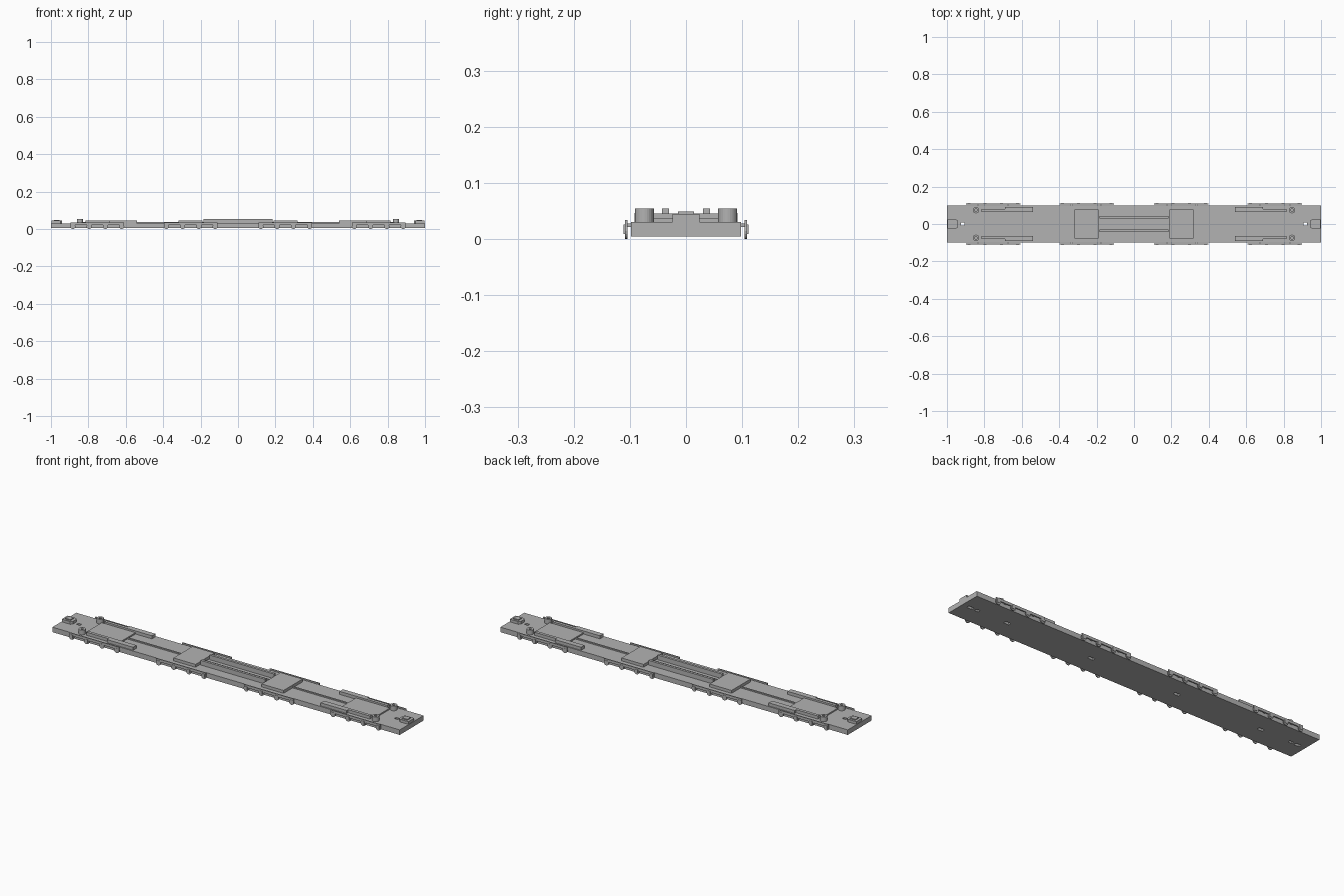
import bpy, bmesh, math
from mathutils import Matrix, Vector

old = bpy.data.objects.get("Cube")
if old:
    bpy.data.objects.remove(old, do_unlink=True)

grey = bpy.data.materials.new("Plain grey")
grey.use_nodes = True
colour = (0.45, 0.45, 0.45, 1)
grey.diffuse_color = colour
grey.node_tree.nodes["Principled BSDF"].inputs["Base Color"].default_value = colour


def finish(name, bm):
    bmesh.ops.recalc_face_normals(bm, faces=bm.faces[:])
    mesh = bpy.data.meshes.new(name)
    bm.to_mesh(mesh)
    bm.free()
    mesh.materials.append(grey)
    obj = bpy.data.objects.new(name, mesh)
    bpy.context.collection.objects.link(obj)
    return obj


def add_box(bm, xs, ys, zs):
    """Box from its limits on each axis."""
    lims = (xs, ys, zs)
    mid = Vector([(a + b) / 2 for a, b in lims])
    size = [b - a for a, b in lims]
    mat = Matrix.Translation(mid) @ Matrix.Diagonal((*size, 1))
    bmesh.ops.create_cube(bm, size=1, matrix=mat)


def box(name, xs, ys, zs):
    bm = bmesh.new()
    add_box(bm, xs, ys, zs)
    return finish(name, bm)


def span(a, b, sign):
    return tuple(sorted((a * sign, b * sign)))


def prism(name, points, z0, z1):
    """Upright extrusion of a flat outline."""
    bm = bmesh.new()
    face = bm.faces.new([bm.verts.new((x, y, z0)) for x, y in points])
    top = bmesh.ops.extrude_face_region(bm, geom=[face])["geom"]
    moved = [v for v in top if isinstance(v, bmesh.types.BMVert)]
    bmesh.ops.translate(bm, verts=moved, vec=(0, 0, z1 - z0))
    return finish(name, bm)


def tube(name, x, y, profile, sides=24):
    """Lathe a closed (radius, height) profile around an upright axis."""
    bm = bmesh.new()
    rings = []
    for i in range(sides):
        a = math.tau * i / sides
        rings.append([bm.verts.new((x + r * math.cos(a), y + r * math.sin(a), z))
                      for r, z in profile])
    n = len(profile)
    for i in range(sides):
        p, q = rings[i], rings[(i + 1) % sides]
        for j in range(n):
            k = (j + 1) % n
            bm.faces.new((p[j], q[j], q[k], p[k]))
    return finish(name, bm)


def cut(obj, cutter):
    mod = obj.modifiers.new("Cut", "BOOLEAN")
    mod.object = cutter
    mod.operation = "DIFFERENCE"
    mod.solver = "EXACT"
    bpy.context.view_layer.objects.active = obj
    bpy.ops.object.modifier_apply(modifier=mod.name)
    bpy.data.objects.remove(cutter, do_unlink=True)


DECK = 0.03

# Deck slab with pivot pockets and through slots
deck = box("deck", (-1, 1), (-0.098, 0.098), (0.004, DECK))
bm = bmesh.new()
for s in (-1, 1):
    for x in (0.25, 0.74, 0.955):
        add_box(bm, (s * x - 0.015, s * x + 0.015), (-0.008, 0.008), (-0.02, 0.022))
    add_box(bm, (s * 0.915 - 0.01, s * 0.915 + 0.01), (-0.007, 0.007), (-0.02, 0.06))
cut(deck, finish("slot_cutter", bm))

# Thin centre sill
box("centre_sill", (-0.64, 0.64), (-0.004, 0.004), (DECK - 0.002, 0.036))

# Parallel ribs over the middle
for side, label in ((1, "back"), (-1, "front")):
    box(f"middle_rib_{label}", (-0.185, 0.185), span(0.03, 0.043, side),
        (DECK - 0.002, 0.054))

for s, end in ((1, "left"), (-1, "right")):
    # Raised plates over the inner wheel sets
    box(f"inner_plate_{end}", span(0.19, 0.317, s), (-0.078, 0.078),
        (DECK - 0.002, 0.045))

    # Low plate over the outer wheel set
    box(f"outer_plate_{end}", span(0.635, 0.83, s), (-0.064, 0.064),
        (DECK - 0.002, 0.037))

    # Coupler block with chamfered inner corners and a raised cap
    outline = [(0.998, -0.024), (0.998, 0.024), (0.95, 0.024),
               (0.94, 0.016), (0.94, -0.016), (0.95, -0.024)]
    prism(f"coupler_block_{end}", [(s * x, y) for x, y in outline], DECK - 0.002, 0.044)
    box(f"coupler_cap_{end}", span(0.955, 0.985, s), (-0.014, 0.014), (0.043, 0.049))

    for side, label in ((1, "back"), (-1, "front")):
        # Stepped rails beside the outer plate
        rail = [(0.54, 0.064), (0.54, 0.092), (0.69, 0.092),
                (0.69, 0.08), (0.815, 0.08), (0.815, 0.064)]
        prism(f"rail_{end}_{label}", [(s * x, side * y) for x, y in rail],
              DECK - 0.002, 0.046)

        # Hollow corner posts
        tube(f"corner_post_{end}_{label}", s * 0.845, side * 0.074,
             [(0.017, DECK - 0.002), (0.017, 0.054), (0.007, 0.054), (0.007, DECK - 0.002)])

        # Wheel set side frames with axle boxes
        for place, start in (("inner", 0.11), ("outer", 0.61)):
            bm = bmesh.new()
            add_box(bm, span(start, start + 0.285, s), span(0.104, 0.109, side),
                    (0.02, 0.034))
            for i in range(4):
                x = s * (start + 0.012 + i * 0.087)
                rot = Matrix.Rotation(math.pi / 2, 4, "X")
                bmesh.ops.create_cone(
                    bm, cap_ends=True, segments=16, radius1=0.014, radius2=0.014,
                    depth=0.005,
                    matrix=Matrix.Translation((x, side * 0.1065, 0.014)) @ rot)
                add_box(bm, (x - 0.008, x + 0.008), span(0.104, 0.111, side),
                        (0.009, 0.026))
            # Hidden brackets to the deck
            for x in (start + 0.06, start + 0.22):
                add_box(bm, span(x, x + 0.01, s), span(0.097, 0.105, side), (0.021, 0.027))
            finish(f"side_frame_{place}_{end}_{label}", bm)
